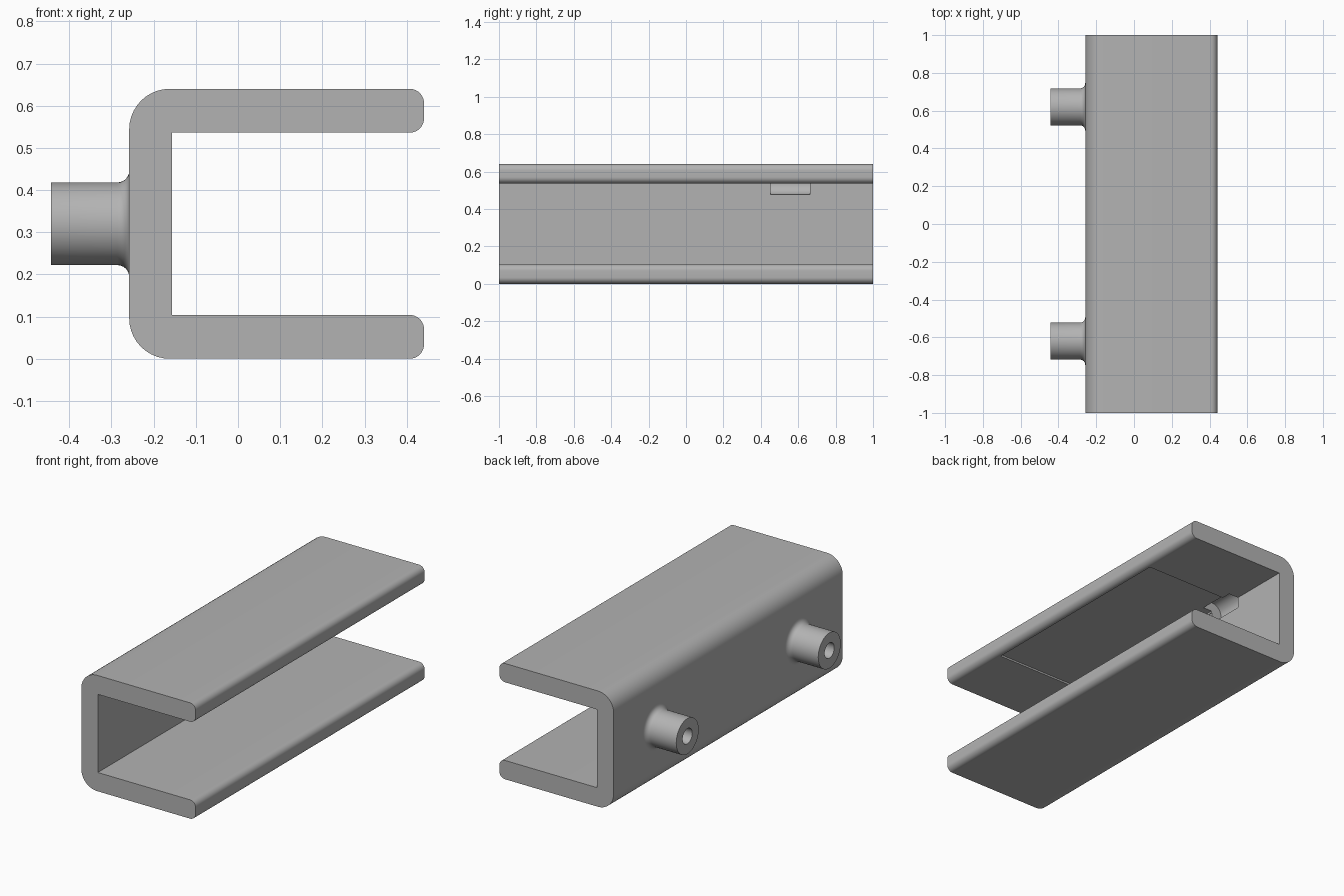
import bpy, bmesh, math
from mathutils import Matrix, Vector

cube = bpy.data.objects.get("Cube")
if cube:
    bpy.data.objects.remove(cube, do_unlink=True)

grey = bpy.data.materials.new("plain grey")
grey.use_nodes = True
color = (0.45, 0.45, 0.45, 1)
grey.diffuse_color = color
grey.node_tree.nodes["Principled BSDF"].inputs["Base Color"].default_value = color


def make_object(name, bm):
    bmesh.ops.recalc_face_normals(bm, faces=bm.faces)
    mesh = bpy.data.meshes.new(name)
    bm.to_mesh(mesh)
    bm.free()
    mesh.materials.append(grey)
    obj = bpy.data.objects.new(name, mesh)
    bpy.context.collection.objects.link(obj)
    return obj


def activate(obj):
    bpy.ops.object.select_all(action="DESELECT")
    obj.select_set(True)
    bpy.context.view_layer.objects.active = obj


def smooth(obj):
    activate(obj)
    bpy.ops.object.shade_smooth_by_angle(angle=math.radians(35))


def arc(cx, cy, r, start, end, steps=10):
    angles = [math.radians(start + (end - start) * i / steps) for i in range(steps + 1)]
    return [(cx + r * math.cos(a), cy + r * math.sin(a)) for a in angles]


def cut(obj, cutter):
    mod = obj.modifiers.new("cut", "BOOLEAN")
    mod.operation, mod.solver, mod.object = "DIFFERENCE", "EXACT", cutter
    cutter.hide_render = True
    activate(obj)
    bpy.ops.object.modifier_apply(modifier=mod.name)
    bpy.data.objects.remove(cutter, do_unlink=True)


# Channel: a C profile drawn in x and z, extruded along y
BACK, INNER, TIP, TOP, WALL = -0.258, -0.157, 0.441, 0.64, 0.104
ROUND, LIP = 0.096, 0.034
lower = [(INNER, WALL)]
lower += arc(TIP - LIP, WALL - LIP, LIP, 90, 0)
lower += arc(TIP - LIP, LIP, LIP, 0, -90)
lower += arc(BACK + ROUND, ROUND, ROUND, 270, 180)
outline = lower + [(x, TOP - z) for x, z in reversed(lower)]

bm = bmesh.new()
face = bm.faces.new([bm.verts.new((x, -1, z)) for x, z in outline])
ext = bmesh.ops.extrude_face_region(bm, geom=[face])
bmesh.ops.translate(bm, vec=(0, 2, 0),
                    verts=[v for v in ext["geom"] if isinstance(v, bmesh.types.BMVert)])
channel = make_object("channel", bm)

# Shallow recess in the ceiling
bm = bmesh.new()
size = Matrix.Diagonal((0.555, 1.22, 0.04, 1))
bmesh.ops.create_cube(bm, size=1, matrix=Matrix.Translation((0.125, 0, TOP - WALL - 0.01)) @ size)
cut(channel, make_object("recess_cutter", bm))

# Round pocket in the upper inside corner
bm = bmesh.new()
bmesh.ops.create_cone(bm, cap_ends=True, segments=32, radius1=0.06, radius2=0.06, depth=0.21,
                      matrix=Matrix.Translation((INNER, 0.557, TOP - WALL)) @ Matrix.Rotation(math.pi / 2, 4, "X"))
cut(channel, make_object("pocket_cutter", bm))
smooth(channel)

# Hollow pegs with a flared foot, turned around the x axis
PEG, BORE, END, FLARE = 0.098, 0.042, -0.443, 0.028
profile = [(-0.265, 0), (-0.265, BORE), (END, BORE), (END, PEG)]
profile += arc(BACK - FLARE, PEG + FLARE, FLARE, -90, 0, 6)
profile += [(BACK + 0.02, PEG + FLARE), (BACK + 0.02, 0)]


def add_peg(name, y):
    bm = bmesh.new()
    verts = [bm.verts.new((x, 0, r)) for x, r in profile]
    edges = [bm.edges.new(pair) for pair in zip(verts, verts[1:])]
    bmesh.ops.spin(bm, geom=verts + edges, cent=(0, 0, 0), axis=(1, 0, 0),
                   angle=2 * math.pi, steps=48)
    bmesh.ops.remove_doubles(bm, verts=bm.verts, dist=0.0001)
    bmesh.ops.translate(bm, verts=bm.verts, vec=Vector((0, y, TOP / 2)))
    smooth(make_object(name, bm))


add_peg("front_peg", -0.62)
add_peg("back_peg", 0.62)
